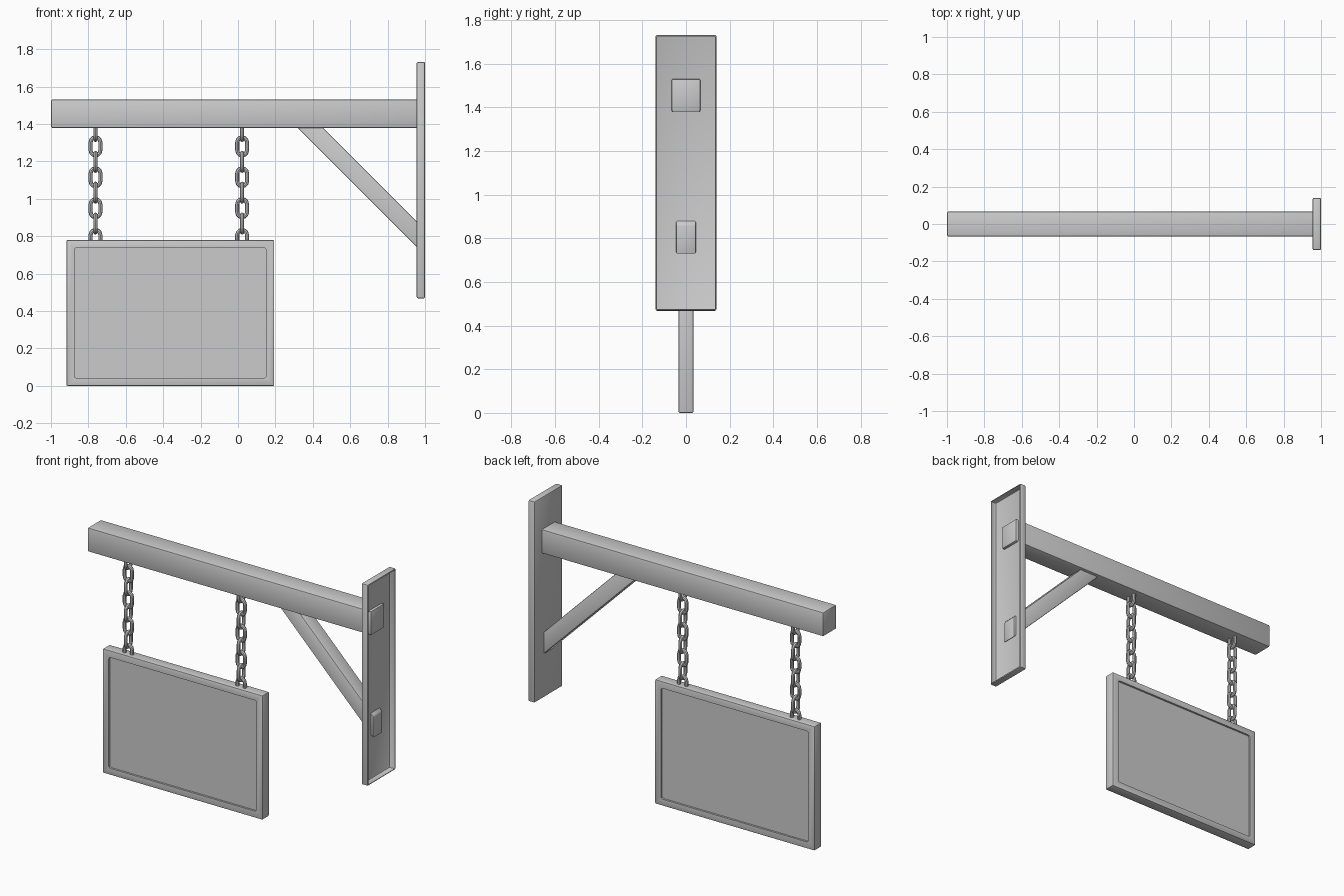
import bpy, bmesh, math
from mathutils import Vector, Matrix

if "Cube" in bpy.data.objects:
    bpy.data.objects.remove(bpy.data.objects["Cube"])


def finish(name, bm):
    """Turn a bmesh into a named object with sharp-edged smooth shading."""
    bmesh.ops.recalc_face_normals(bm, faces=bm.faces)
    me = bpy.data.meshes.new(name)
    bm.to_mesh(me)
    bm.free()
    ob = bpy.data.objects.new(name, me)
    bpy.context.collection.objects.link(ob)
    bpy.ops.object.select_all(action='DESELECT')
    ob.select_set(True)
    bpy.context.view_layer.objects.active = ob
    bpy.ops.object.shade_smooth_by_angle(angle=math.radians(35))
    return ob


def prism(profile, half_y, bevel):
    """Extrude an x-z profile symmetrically along y and round its edges."""
    bm = bmesh.new()
    face = bm.faces.new([bm.verts.new((x, -half_y, z)) for x, z in profile])
    ext = bmesh.ops.extrude_face_region(bm, geom=[face])["geom"]
    bmesh.ops.translate(bm, vec=(0, 2 * half_y, 0),
                        verts=[v for v in ext if isinstance(v, bmesh.types.BMVert)])
    bmesh.ops.recalc_face_normals(bm, faces=bm.faces)
    if bevel:
        round_edges(bm, bm.edges[:], bevel)
    return bm


def round_edges(bm, edges, width):
    bmesh.ops.bevel(bm, geom=edges, offset=width, segments=2, profile=0.5,
                    affect='EDGES', clamp_overlap=True)


def rect(x0, x1, z0, z1):
    return [(x0, z0), (x1, z0), (x1, z1), (x0, z1)]


# Horizontal beam and diagonal brace, both poking slightly through the wall plate
finish("beam", prism(rect(-1.0, 0.972, 1.38, 1.53), 0.066, 0.007))
finish("brace", prism([(0.278, 1.42), (0.972, 0.726), (0.972, 0.863), (0.415, 1.42)],
                      0.046, 0.007))

# Wall plate: a shallow shell, open towards the wall
bm = prism(rect(0.955, 1.0, 0.468, 1.732), 0.14, 0.008)
bm.normal_update()
back = [f for f in bm.faces if f.normal.x > 0.99 and f.calc_area() > 0.1]
bmesh.ops.delete(bm, geom=back, context='FACES')
finish("wall_plate", bm)

# Sign board with a shallow recessed panel on both sides
X0, X1, Z1, HY = -0.917, 0.193, 0.78, 0.034
RIM, DEPTH = 0.057, 0.012
bm = prism(rect(X0, X1, 0, Z1), HY, 0)
outer = bm.edges[:]
round_edges(bm, outer, 0.006)
bm.normal_update()
for side in (-1, 1):
    face = max((f for f in bm.faces if f.normal.y * side > 0.99), key=lambda f: f.calc_area())
    bmesh.ops.inset_individual(bm, faces=[face], thickness=RIM - 0.006)
    panel = bmesh.ops.extrude_discrete_faces(bm, faces=[face])["faces"][0]
    bmesh.ops.translate(bm, vec=(0, -side * DEPTH, 0), verts=panel.verts[:])
    corners = [e for v in panel.verts for e in v.link_edges
               if abs((e.verts[0].co - e.verts[1].co).normalized().y) > 0.9]
    round_edges(bm, corners, 0.012)
    bm.normal_update()
finish("sign_board", bm)


# Chain link: a stadium-shaped loop of round wire
def chain_link(name, end_r=0.026, straight=0.022, wire=0.011, arc=6, sides=8):
    bm = bmesh.new()
    rings = []
    for end in (0, 1):
        for i in range(arc + 1):
            a = math.pi * (end + i / arc)
            out = Vector((math.cos(a), 0, math.sin(a)))
            centre = out * end_r + Vector((0, 0, straight if end == 0 else -straight))
            rings.append([bm.verts.new(centre + wire * (out * math.cos(t) + Vector((0, math.sin(t), 0))))
                          for t in (2 * math.pi * k / sides for k in range(sides))])
    for i, ring in enumerate(rings):
        nxt = rings[(i + 1) % len(rings)]
        for k in range(sides):
            j = (k + 1) % sides
            bm.faces.new((ring[k], ring[j], nxt[j], nxt[k]))
    return finish(name, bm)


# Two chains of alternating links between beam and sign
master = None
for side, x in (("left", -0.762), ("right", 0.022)):
    for i in range(8):
        name = f"{side}_chain_link_{i + 1}"
        if master is None:
            master = link = chain_link(name)
        else:
            link = master.copy()
            link.name = name
            bpy.context.collection.objects.link(link)
        link.location = (x, 0, 1.363 - i * 0.0825)
        link.rotation_euler.z = math.pi / 2 if i % 2 == 0 else 0
